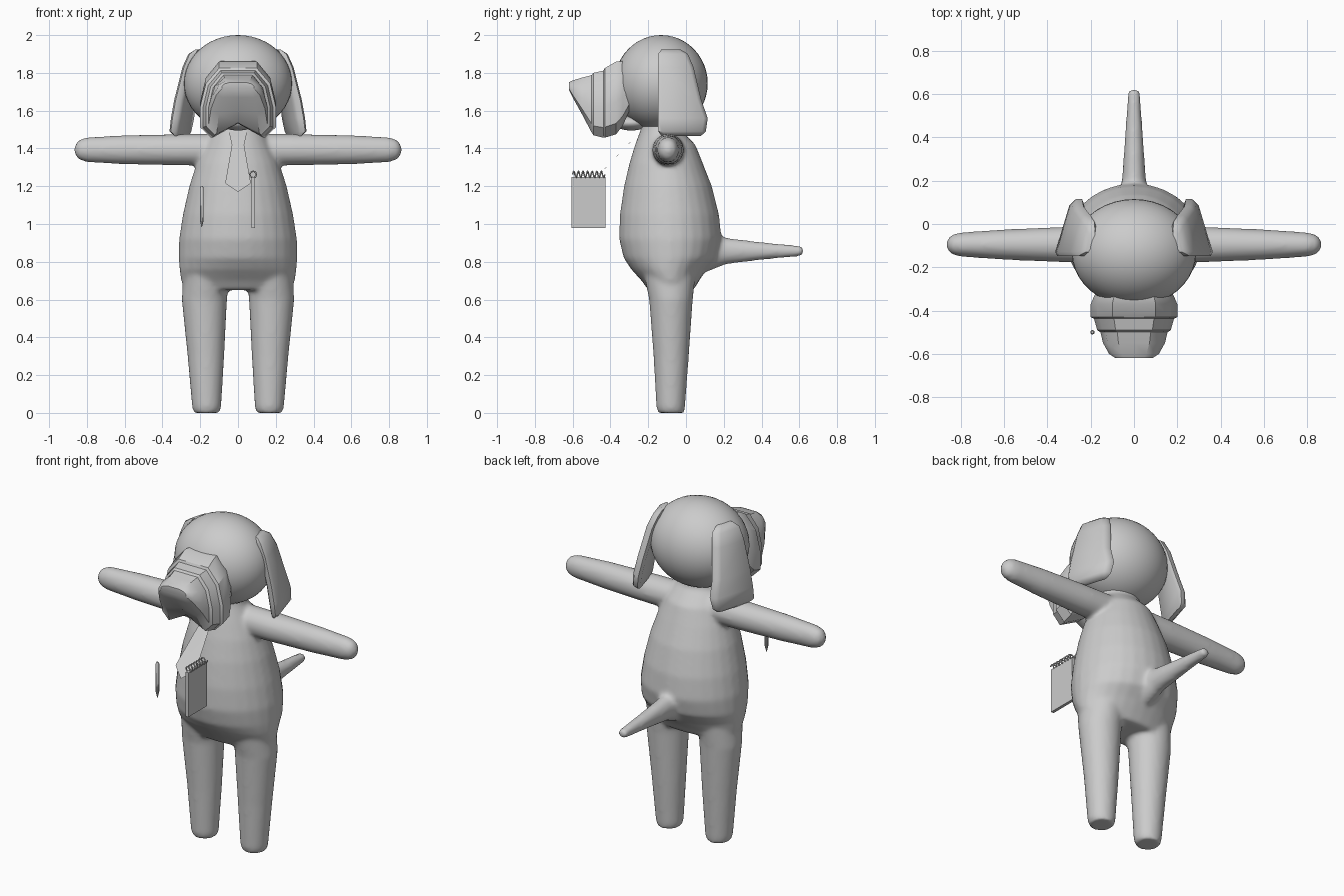
import bpy, bmesh
from math import cos, sin, pi
from mathutils import Vector, Matrix

cube = bpy.data.objects.get("Cube")
if cube:
    bpy.data.objects.remove(cube, do_unlink=True)

grey = bpy.data.materials.new("plain grey")
grey.use_nodes = True
colour = (0.6, 0.6, 0.6, 1)
grey.diffuse_color = colour
grey.node_tree.nodes["Principled BSDF"].inputs["Base Color"].default_value = colour


def loft(bm, rings):
    """Skin a row of equal rings and cap both ends."""
    loops = [[bm.verts.new(p) for p in ring] for ring in rings]
    n = len(loops[0])
    faces = [bm.faces.new(loops[0]), bm.faces.new(loops[-1])]
    for a, b in zip(loops, loops[1:]):
        for i in range(n):
            j = (i + 1) % n
            faces.append(bm.faces.new((a[i], a[j], b[j], b[i])))
    bmesh.ops.recalc_face_normals(bm, faces=faces)


def ellipse(centre, u, v, n=28):
    c, u, v = Vector(centre), Vector(u), Vector(v)
    return [c + u * cos(2 * pi * i / n) + v * sin(2 * pi * i / n) for i in range(n)]


def finish(name, bm, angle=0.6):
    mesh = bpy.data.meshes.new(name)
    bm.to_mesh(mesh)
    bm.free()
    mesh.materials.append(grey)
    ob = bpy.data.objects.new(name, mesh)
    bpy.context.collection.objects.link(ob)
    bpy.ops.object.select_all(action='DESELECT')
    ob.select_set(True)
    bpy.context.view_layer.objects.active = ob
    bpy.ops.object.shade_smooth_by_angle(angle=angle)
    return ob


def ball(name, centre, radii):
    bm = bmesh.new()
    matrix = Matrix.Translation(centre) @ Matrix.Diagonal((*radii, 1))
    bmesh.ops.create_uvsphere(bm, u_segments=40, v_segments=24, radius=1, matrix=matrix)
    return finish(name, bm, 3)


# Torso rings: height, half width, front y, back y
torso = [(1.6, .11, -.22, -.04), (1.5, .13, -.24, -.03), (1.42, .175, -.27, .05),
         (1.32, .22, -.3, .09), (1.2, .258, -.328, .137), (1.05, .292, -.35, .175),
         (.92, .312, -.354, .188), (.82, .314, -.33, .165), (.76, .31, -.29, .11),
         (.7, .302, -.235, .07), (.65, .28, -.2, .04)]
# Leg rings: height, x centre, half width, front y, back y
leg = [(.72, .17, .12, -.22, .05), (.6, .178, .12, -.195, .036), (.3, .17, .097, -.172, .015),
       (.03, .166, .077, -.157, -.005), (0, .166, .068, -.148, -.01)]
# Arm rings: x, depth radius, height radius
arm = [(.1, .085, .085), (.3, .083, .083), (.6, .07, .077), (.8, .056, .066),
       (.84, .046, .053), (.858, .03, .034), (.866, .012, .014)]
# Tail rings: y, half width, half height
tail = [(.08, .075, .12), (.15, .065, .095), (.21, .055, .07), (.4, .042, .047),
        (.61, .028, .027), (.622, .018, .018)]

# Fused body: torso, legs, arms and tail
bm = bmesh.new()
loft(bm, [ellipse((0, (f + b) / 2, z), (w, 0, 0), (0, (b - f) / 2, 0)) for z, w, f, b in torso])
for s in (-1, 1):
    loft(bm, [ellipse((s * x, (f + b) / 2, z), (w, 0, 0), (0, (b - f) / 2, 0))
              for z, x, w, f, b in leg])
    loft(bm, [ellipse((s * x, -.095, 1.393), (0, d, 0), (0, 0, h)) for x, d, h in arm])
loft(bm, [ellipse((0, y, .857), (w, 0, 0), (0, 0, h)) for y, w, h in tail])
body = finish("body", bm)
fuse = body.modifiers.new("fuse", 'REMESH')
fuse.mode = 'VOXEL'
fuse.voxel_size = .012
fuse.use_smooth_shade = True
relax = body.modifiers.new("relax", 'SMOOTH')
relax.factor = .5
relax.iterations = 8

# Head and lower jaw
ball("head", (0, -.132, 1.745), (.287, .247, .255))
ball("lower_jaw", (0, -.29, 1.535), (.09, .09, .04))


def muzzle_ring(y, w, top, low, cleft):
    h = top - low
    half = [(.5, top), (.85, top - .22 * h), (1, top - .55 * h), (1, top - .85 * h), (.72, low)]
    right = [(w * x, y, z) for x, z in half]
    left = [(-x, y, z) for x, y, z in reversed(right)]
    return [(0, y, top)] + right + [(0, y, low + cleft)] + left


# Stepped muzzle with hanging lips: y, half width, top, bottom, cleft height
muzzle = [(-.29, .16, 1.84, 1.62, 0), (-.335, .185, 1.862, 1.52, .06), (-.37, .2, 1.86, 1.475, .07),
          (-.43, .2, 1.825, 1.457, .075), (-.437, .185, 1.812, 1.457, .075),
          (-.49, .17, 1.8, 1.47, .065), (-.5, .155, 1.788, 1.485, .055),
          (-.55, .143, 1.775, 1.58, .02), (-.6, .115, 1.76, 1.67, 0), (-.62, .085, 1.75, 1.71, 0)]
bm = bmesh.new()
loft(bm, [muzzle_ring(*m) for m in muzzle])
finish("muzzle", bm, .5)

# Floppy ears: height, front y, back y, x centre, half thickness
ear = [(1.925, -.13, -.03, .222, .012), (1.9, -.147, .01, .243, .026), (1.83, -.148, .04, .272, .028),
       (1.66, -.148, .08, .315, .028), (1.56, -.148, .115, .333, .028),
       (1.49, -.147, .105, .343, .026), (1.467, -.13, .08, .335, .012)]


def ear_ring(side, z, front, back, x, t):
    e = .02
    outline = [(t, front + e), (t, back - e), (t * .5, back), (-t * .5, back),
               (-t, back - e), (-t, front + e), (-t * .5, front), (t * .5, front)]
    return [(side * (x + d - .3 * (y + .148)), y, z) for d, y in outline]


for side, label in ((1, "left"), (-1, "right")):
    bm = bmesh.new()
    loft(bm, [ear_ring(side, *row) for row in ear])
    finish(label + "_ear", bm, .9)


def tie_piece(name, outline, thick):
    """Flat symmetric strip leaning forward; outline is (half width, height)."""
    points = [(x, z) for x, z in outline] + [(-x, z) for x, z in reversed(outline) if x]
    bm = bmesh.new()
    loft(bm, [[(x, -.25 - .96 * (1.48 - z) + d, z + d) for x, z in points]
              for d in (-thick, thick)])
    finish(name, bm, .3)


# Necktie jutting forward from the collar
tie_piece("tie_knot", [(.045, 1.49), (.033, 1.435)], .015)
tie_piece("tie_blade", [(.026, 1.45), (.066, 1.22), (0, 1.175)], .006)

# Notepad floating at the left
bm = bmesh.new()
bmesh.ops.create_cube(bm, size=1, matrix=Matrix.Translation((.08, -.515, 1.115))
                      @ Matrix.Diagonal((.018, .18, .27, 1)))
finish("notepad", bm)

# Spiral binding along the top of the pad
turns, steps = 7, 12
curve = bpy.data.curves.new("spiral_binding", 'CURVE')
curve.dimensions = '3D'
curve.bevel_depth = .004
curve.bevel_resolution = 1
curve.use_fill_caps = True
wire = curve.splines.new('POLY')
wire.points.add(turns * steps)
for i, p in enumerate(wire.points):
    a = 2 * pi * i / steps
    p.co = (.08 + .017 * cos(a), -.6 + .17 * i / (turns * steps), 1.262 + .017 * sin(a), 1)
curve.materials.append(grey)
bpy.context.collection.objects.link(bpy.data.objects.new("spiral_binding", curve))

# Pen floating at the right
bm = bmesh.new()
loft(bm, [ellipse((-.192, -.5, z), (r, 0, 0), (0, r, 0), 10)
          for z, r in ((1.2, .006), (1.19, .01), (1.02, .01), (.985, .002))])
finish("pen", bm)
